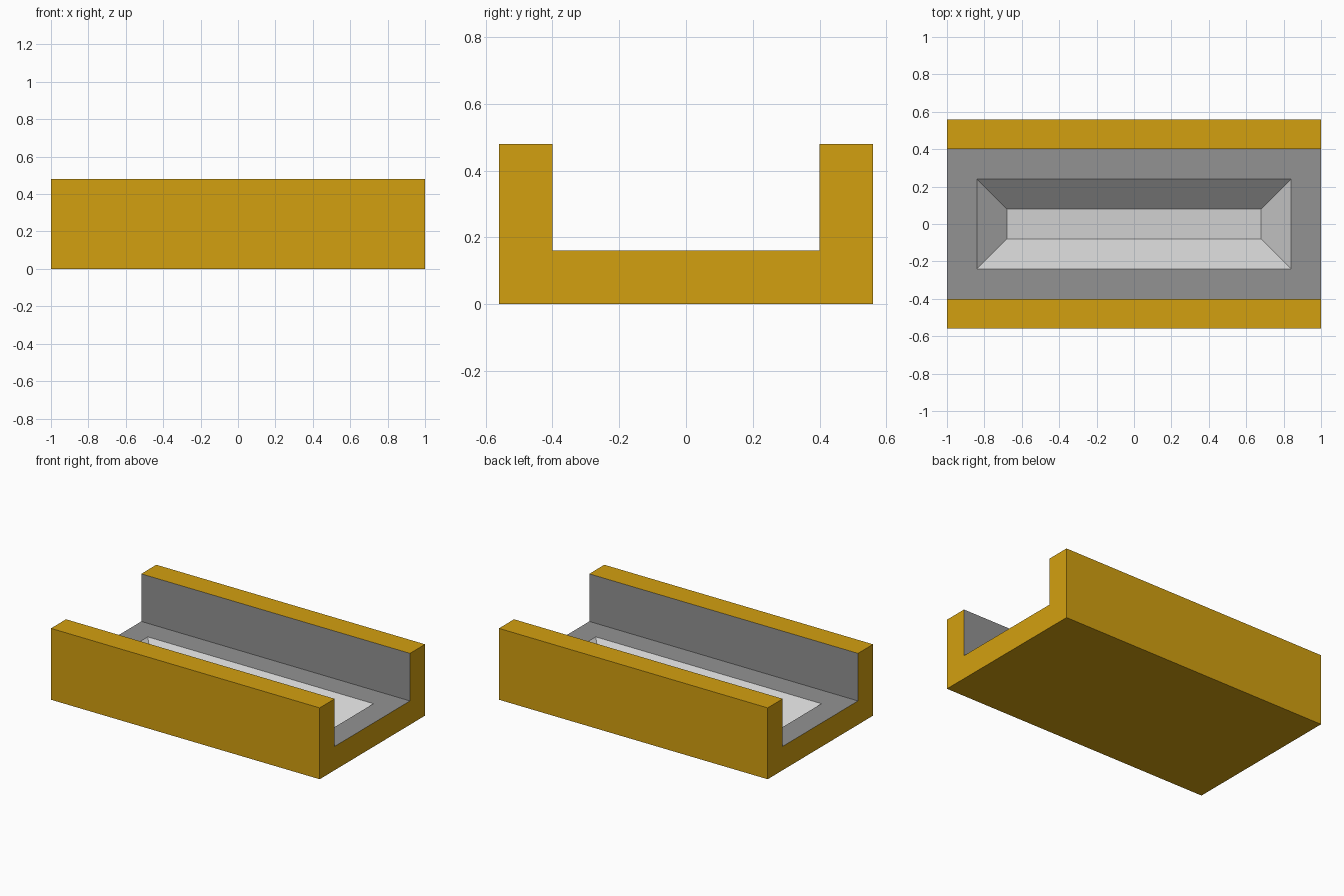
import bpy
import bmesh

cube = bpy.data.objects.get("Cube")
if cube:
    bpy.data.objects.remove(cube, do_unlink=True)


def material(name, color):
    mat = bpy.data.materials.new(name)
    mat.use_nodes = True
    mat.diffuse_color = (*color, 1)
    mat.node_tree.nodes["Principled BSDF"].inputs["Base Color"].default_value = (*color, 1)
    return mat


SHELL, LINING, BASIN = range(3)
mats = [
    material("ochre yellow", (0.65, 0.35, 0.005)),
    material("mid grey", (0.29, 0.29, 0.29)),
    material("light grey", (0.64, 0.64, 0.64)),
]

half_length, half_width, channel, floor_z, height = 1.0, 0.56, 0.40, 0.16, 0.48

# U-shaped channel, extruded along x
bm = bmesh.new()
half = [(half_width, 0), (half_width, height), (channel, height), (channel, floor_z)]
profile = half + [(-y, z) for y, z in reversed(half)]
end = bm.faces.new([bm.verts.new((-half_length, y, z)) for y, z in profile])
ext = bmesh.ops.extrude_face_region(bm, geom=[end], use_keep_orig=True)
moved = [g for g in ext["geom"] if isinstance(g, bmesh.types.BMVert)]
bmesh.ops.translate(bm, verts=moved, vec=(2 * half_length, 0, 0))
bmesh.ops.recalc_face_normals(bm, faces=bm.faces)

# Grey lining on the channel floor and inner walls
deck = None
for f in bm.faces:
    c = f.calc_center_median()
    f.material_index = SHELL
    if abs(f.normal.x) < 0.5 and c.z > 0.1:
        if f.normal.z > 0.5 and abs(c.y) < 0.1:
            deck = f
            f.material_index = LINING
        elif c.y * f.normal.y < -0.1:
            f.material_index = LINING

# Sunken basin with sloping sides, just above the underside
bmesh.ops.inset_region(bm, faces=[deck], thickness=0.16, use_even_offset=True)
slopes = bmesh.ops.inset_region(bm, faces=[deck], thickness=0.16, use_even_offset=True)
bmesh.ops.translate(bm, verts=deck.verts, vec=(0, 0, -0.156))
for f in slopes["faces"] + [deck]:
    f.material_index = BASIN

mesh = bpy.data.meshes.new("channel_block")
bm.to_mesh(mesh)
bm.free()
for m in mats:
    mesh.materials.append(m)
bpy.context.collection.objects.link(bpy.data.objects.new("channel_block", mesh))
